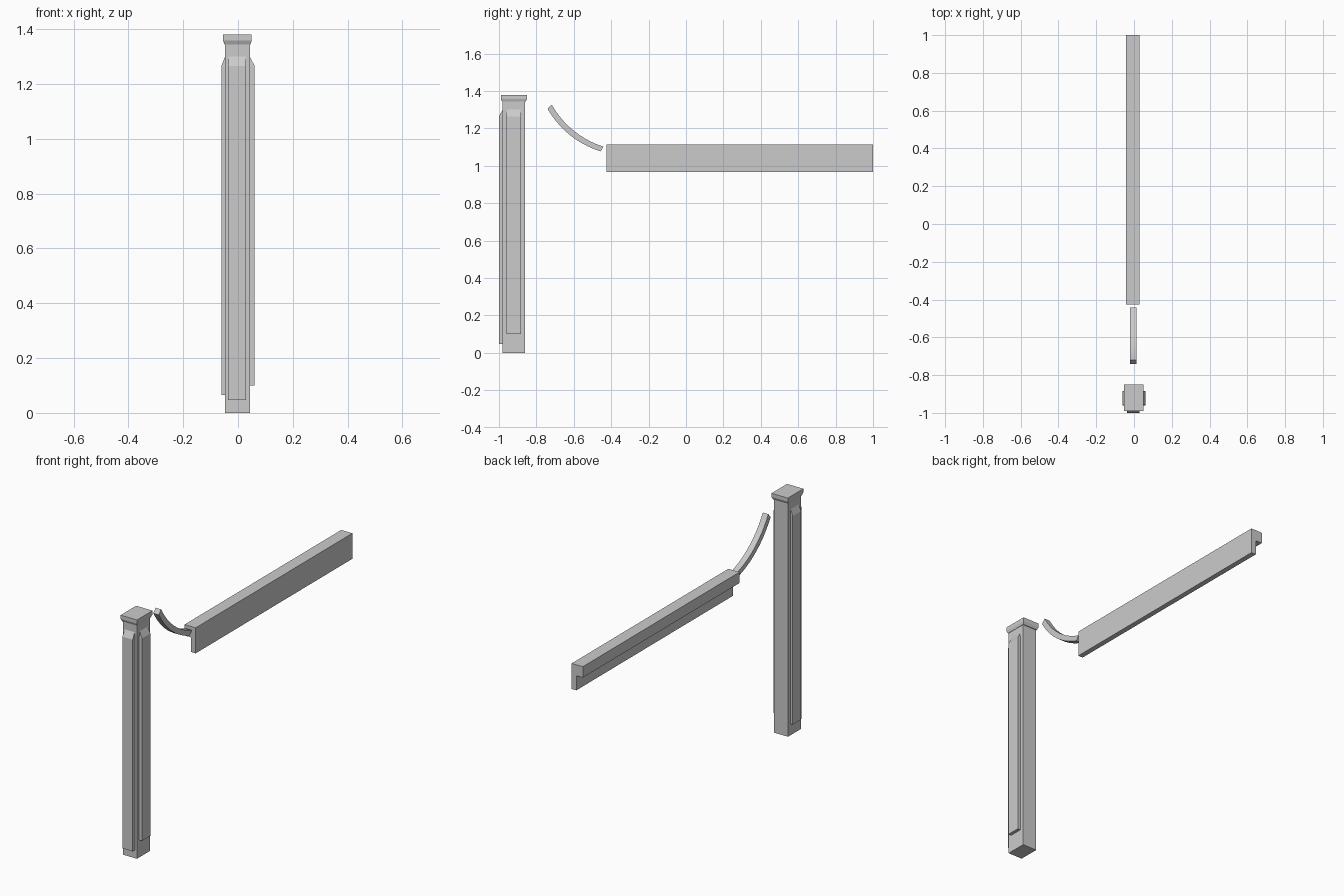
import bpy
import math
from mathutils import Vector

if "Cube" in bpy.data.objects:
    bpy.data.objects.remove(bpy.data.objects["Cube"])


def make_object(name, verts, faces):
    mesh = bpy.data.meshes.new(name)
    mesh.from_pydata(verts, [], faces)
    mesh.update()
    obj = bpy.data.objects.new(name, mesh)
    bpy.context.collection.objects.link(obj)
    return obj


def loft(name, rings):
    """Skin a stack of equal-length closed rings and cap both ends."""
    n = len(rings[0])
    verts = [v for ring in rings for v in ring]
    faces = [tuple(reversed(range(n))), tuple(range(len(verts) - n, len(verts)))]
    for r in range(len(rings) - 1):
        for i in range(n):
            j = (i + 1) % n
            faces.append((r * n + i, r * n + j, (r + 1) * n + j, (r + 1) * n + i))
    return make_object(name, verts, faces)


def rect(x0, x1, y0, y1, z):
    return [(x0, y0, z), (x1, y0, z), (x1, y1, z), (x0, y1, z)]


# Newel post shaft
PX0, PX1, PY0, PY1 = -0.047, 0.043, -0.98, -0.861
loft("newel_post", [rect(PX0, PX1, PY0, PY1, 0), rect(PX0, PX1, PY0, PY1, 1.346)])

# Post cap with a tapered underside
loft("post_cap", [
    rect(-0.049, 0.045, -0.983, -0.857, 1.343),
    rect(-0.054, 0.050, -0.990, -0.849, 1.358),
    rect(-0.054, 0.050, -0.990, -0.849, 1.38),
])

# Raised panels with sloped tops, on the front and both sides
loft("front_panel", [
    rect(-0.036, 0.030, -1.0, -0.975, 0.047),
    rect(-0.036, 0.030, -1.0, -0.975, 1.265),
    rect(-0.034, 0.028, -0.98, -0.975, 1.30),
])
for name, face, out, bottom in (("left_panel", PX0, -0.061, 0.065),
                                ("right_panel", PX1, 0.061, 0.10)):
    inner = face * 0.9
    a, b, top = min(inner, out), max(inner, out), sorted((inner, face))
    loft(name, [
        rect(a, b, -0.96, -0.883, bottom),
        rect(a, b, -0.96, -0.883, 1.265),
        rect(*top, -0.957, -0.886, 1.30),
    ])

# Straight handrail: wide top block with a thin hanging flange on the right
section = [(-0.043, 1.113), (-0.043, 1.05), (-0.002, 1.05),
           (-0.002, 0.966), (0.028, 0.966), (0.028, 1.113)]
loft("handrail", [[(x, y, z) for x, z in section] for y in (1.0, -0.425)])


# Curved rail sweeping up towards the post
def arc_point(start, end, sag, t):
    """Point on a shallow arc that sags below the chord."""
    a, b = Vector(start), Vector(end)
    chord = b - a
    normal = Vector((chord.y, -chord.x)).normalized()
    return a + chord * t + normal * (4 * sag * t * (1 - t))


STEPS = 10
rings = []
for k in range(STEPS + 1):
    t = k / STEPS
    up = arc_point((-0.719, 1.328), (-0.441, 1.102), 0.034, t)
    low = arc_point((-0.740, 1.304), (-0.457, 1.077), 0.034, t)
    rings.append([(-0.021, low.x, low.y), (0.014, low.x, low.y),
                  (0.014, up.x, up.y), (-0.021, up.x, up.y)])
curved = loft("curved_rail", rings)

# Make all normals point outwards
import bmesh
for obj in bpy.context.collection.objects:
    bm = bmesh.new()
    bm.from_mesh(obj.data)
    bmesh.ops.recalc_face_normals(bm, faces=bm.faces)
    bm.to_mesh(obj.data)
    bm.free()
